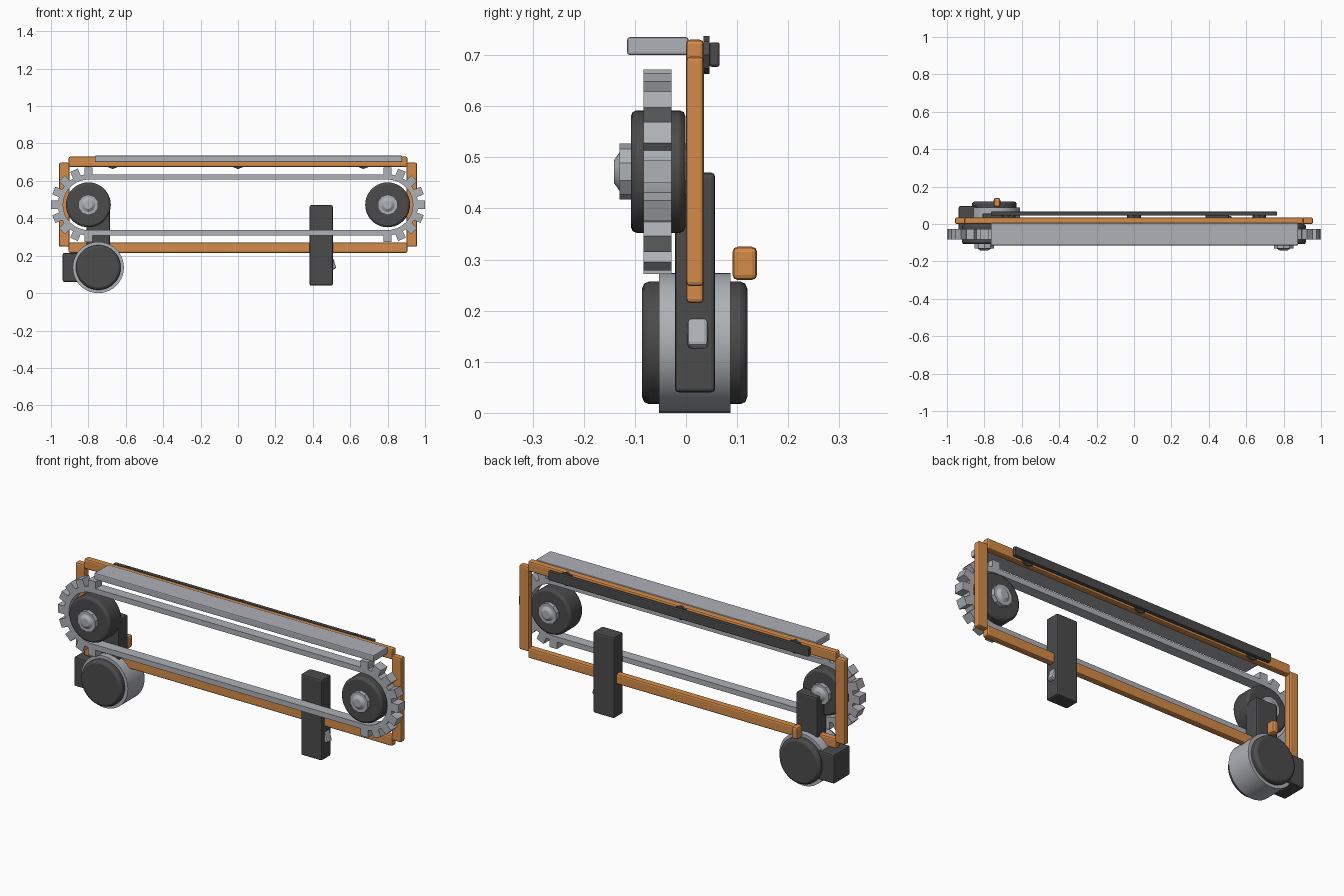
import bpy, bmesh
from math import pi, sin, cos, radians

cube = bpy.data.objects.get("Cube")
if cube:
    bpy.data.objects.remove(cube, do_unlink=True)


def material(name, rgb):
    m = bpy.data.materials.new(name)
    m.use_nodes = True
    m.diffuse_color = (*rgb, 1)
    m.node_tree.nodes["Principled BSDF"].inputs["Base Color"].default_value = (*rgb, 1)
    return m


ORANGE = material("orange paint", (0.66, 0.26, 0.065))
GREY = material("light steel", (0.42, 0.44, 0.47))
DARK = material("dark rubber", (0.07, 0.07, 0.073))


def finish(name, mat, bevel=0, smooth=False):
    ob = bpy.context.object
    ob.name = name
    ob.data.materials.append(mat)
    if smooth:
        bpy.ops.object.shade_smooth_by_angle()
    if bevel:
        mod = ob.modifiers.new("soft edges", "BEVEL")
        mod.width = bevel
        mod.segments = 2
        mod.limit_method = "ANGLE"
    return ob


def box(name, mat, x, y, z, bevel=0.008, tilt=0):
    """Box given by its (low, high) range on each axis."""
    spans = (x, y, z)
    bpy.ops.mesh.primitive_cube_add(size=1, location=[(a + b) / 2 for a, b in spans])
    ob = bpy.context.object
    ob.scale = [b - a for a, b in spans]
    bpy.ops.object.transform_apply(location=False, rotation=False, scale=True)
    ob.rotation_euler.y = tilt
    return finish(name, mat, bevel)


def drum(name, mat, x, z, y, r, bevel=0, sides=40, tip=None):
    """Round part along y, from y[0] to y[1]; tip is the radius at y[1]."""
    turn = pi / 2 if y[1] < y[0] else -pi / 2
    bpy.ops.mesh.primitive_cone_add(
        vertices=sides, radius1=r, radius2=r if tip is None else tip,
        depth=abs(y[1] - y[0]), location=(x, (y[0] + y[1]) / 2, z), rotation=(turn, 0, 0))
    return finish(name, mat, bevel, True)


# Frame
FRAME_Y = (0.0, 0.035)
box("top_rail", ORANGE, (-0.905, 0.905), FRAME_Y, (0.675, 0.73))
box("bottom_rail", ORANGE, (-0.905, 0.905), FRAME_Y, (0.215, 0.27))
for side, label in ((1, "left"), (-1, "right")):
    box(label + "_post", ORANGE, sorted((side * 0.90, side * 0.957)), FRAME_Y, (0.248, 0.697))

# Cover plate and rear rail with its fastener discs
box("cover_plate", GREY, (-0.765, 0.877), (-0.115, 0.005), (0.70, 0.735), 0.005)
box("rear_rail", DARK, (-0.765, 0.765), (0.045, 0.066), (0.677, 0.725), 0.005)
for x in (-0.67, 0, 0.67):
    drum("rail_fastener", DARK, x, 0.70, (0.034, 0.046), 0.037, sides=8)

# Wheels with hub nuts on both faces
WHEEL_X, WHEEL_Z = 0.80, 0.472
for side, label in ((1, "left"), (-1, "right")):
    x = side * WHEEL_X
    drum(label + "_wheel", DARK, x, WHEEL_Z, (-0.001, -0.108), 0.12, 0.012)
    for face, out in ((-0.108, -1), (-0.001, 1)):
        drum(label + "_hub_nut", GREY, x, WHEEL_Z, (face, face + out * 0.022), 0.055, sides=10)
        drum(label + "_hub_cap", GREY, x, WHEEL_Z,
             (face + out * 0.022, face + out * 0.033), 0.038, sides=16, tip=0.022)

# Belt: a stadium loop with thickness
BELT_Y = (-0.083, -0.028)


def stadium(r, steps=20):
    pts = []
    for side in (1, -1):
        for i in range(steps + 1):
            a = side * pi / 2 - pi * i / steps
            # each half circle runs clockwise around its own wheel
            pts.append((side * WHEEL_X + r * cos(a), WHEEL_Z + r * sin(a)))
    return pts


bm = bmesh.new()
loops = [[bm.verts.new((x, y, z)) for x, z in stadium(r)]
         for r, y in ((0.163, BELT_Y[0]), (0.163, BELT_Y[1]), (0.135, BELT_Y[1]), (0.135, BELT_Y[0]))]
count = len(loops[0])
for k in range(4):
    a, b = loops[k], loops[(k + 1) % 4]
    for i in range(count):
        j = (i + 1) % count
        bm.faces.new((a[i], a[j], b[j], b[i]))
bmesh.ops.recalc_face_normals(bm, faces=bm.faces)
mesh = bpy.data.meshes.new("belt")
bm.to_mesh(mesh)
bm.free()
belt = bpy.data.objects.new("belt", mesh)
bpy.context.collection.objects.link(belt)
bpy.ops.object.select_all(action="DESELECT")
belt.select_set(True)
bpy.context.view_layer.objects.active = belt
finish("belt", GREY, smooth=True)

# Belt teeth around each end
for side, label in ((1, "left"), (-1, "right")):
    for i in range(9):
        a = radians(-90 + 22.5 * i)
        cx, cz = side * (WHEEL_X + 0.178 * cos(a)), WHEEL_Z + 0.178 * sin(a)
        box(label + "_belt_tooth", GREY, (cx - 0.022, cx + 0.022), BELT_Y,
            (cz - 0.022, cz + 0.022), 0, -side * a)

# Motor, its gearbox, mounting strut and knob
MOTOR_X, MOTOR_Z = -0.747, 0.137
drum("motor_shell", GREY, MOTOR_X, MOTOR_Z, (0.087, -0.053), 0.137)
drum("motor_core", DARK, MOTOR_X, MOTOR_Z, (0.12, -0.086), 0.12, 0.014)
box("motor_gearbox", DARK, (-0.937, -0.80), (-0.04, 0.095), (0.06, 0.215))
box("motor_strut", DARK, (-0.81, -0.685), (-0.022, 0.057), (0.14, 0.47))
box("motor_knob", ORANGE, (-0.75, -0.715), (0.091, 0.139), (0.26, 0.325), 0.01)

# Control box with a tilted switch
box("control_box", DARK, (0.383, 0.507), (-0.022, 0.057), (0.04, 0.47))
box("control_switch", GREY, (0.488, 0.518), (0.003, 0.043), (0.126, 0.184), 0.008, radians(-18))
